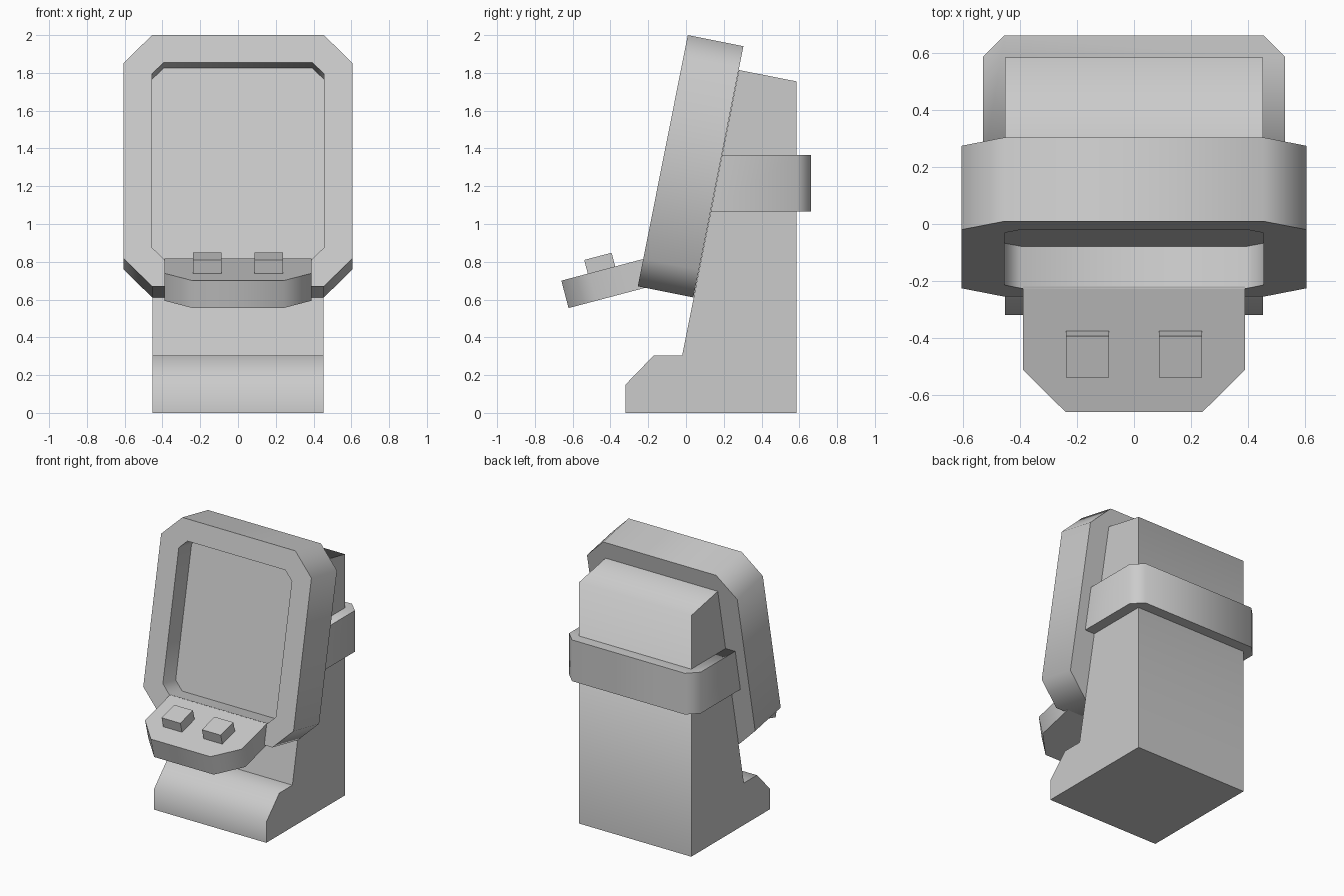
import bpy, bmesh
from math import radians
from mathutils import Matrix, Vector

if "Cube" in bpy.data.objects:
    bpy.data.objects.remove(bpy.data.objects["Cube"])


def build(name, rings, matrix=None, smooth=80, crease=None):
    """Skin a stack of equal-sized rings, cap both ends, shade by angle."""
    bm = bmesh.new()
    loops = [[bm.verts.new(p) for p in ring] for ring in rings]
    n = len(loops[0])
    for a, b in zip(loops, loops[1:]):
        for i in range(n):
            j = (i + 1) % n
            bm.faces.new((a[i], a[j], b[j], b[i]))
    bm.faces.new(loops[0])
    bm.faces.new(loops[-1])
    bmesh.ops.recalc_face_normals(bm, faces=bm.faces)
    if matrix:
        bm.transform(matrix)
    mesh = bpy.data.meshes.new(name)
    bm.to_mesh(mesh)
    bm.free()
    obj = bpy.data.objects.new(name, mesh)
    bpy.context.collection.objects.link(obj)
    bpy.ops.object.select_all(action='DESELECT')
    obj.select_set(True)
    bpy.context.view_layer.objects.active = obj
    bpy.ops.object.shade_smooth_by_angle(angle=radians(smooth))
    if crease:
        # keep one fold across the width crisp
        for e in mesh.edges:
            if all((mesh.vertices[v].co.yz - Vector(crease)).length < 1e-4 for v in e.vertices):
                e.use_edge_sharp = True
    return obj


def octagon(w, z0, z1, c, y):
    """Chamfered rectangle in the xz plane at depth y."""
    half = [(w - c, z0), (w, z0 + c), (w, z1 - c), (w - c, z1)]
    pts = half + [(-x, z) for x, z in reversed(half)]
    return [(x, y, z) for x, z in pts]


def placed(y, z, degrees):
    return Matrix.Translation((0, y, z)) @ Matrix.Rotation(radians(degrees), 4, 'X')


def slope_y(z):
    return -0.02 + (z - 0.305) * 0.1989


# Cabinet body with stepped foot and leaning front
profile = [(-0.32, 0), (0.585, 0), (0.585, 1.755), (slope_y(1.815), 1.815),
           (-0.02, 0.305), (-0.17, 0.305), (-0.32, 0.15)]
build("cabinet_body", [[(x, y, z) for y, z in profile] for x in (-0.452, 0.452)],
      crease=(-0.02, 0.305))

# Leaning screen frame with recessed screen
build("screen_frame", [octagon(0.605, 0, 1.356, 0.15, 0.30),
                       octagon(0.605, 0, 1.356, 0.15, 0),
                       octagon(0.455, 0.148, 1.208, 0.061, 0),
                       octagon(0.455, 0.148, 1.208, 0.061, 0.15)],
      placed(-0.255, 0.67, -11.25))

# Band wrapped around the back of the cabinet
def band_ring(z):
    half = [(0.53, slope_y(z)), (0.53, 0.587), (0.455, 0.662)]
    return [(x, y, z) for x, y in half + [(-x, y) for x, y in reversed(half)]]

build("back_band", [band_ring(1.065), band_ring(1.365)])

# Tilted control panel
tilt = placed(-0.66, 0.70, 14.8)
half = [(0.39, 0.455), (0.39, 0.153), (0.24, 0)]
plan = half + [(-x, y) for x, y in reversed(half)]
build("control_panel", [[(x, y, z) for x, y in plan] for z in (-0.15, 0)], tilt)

# Two square buttons
for side, s in (("left", -1), ("right", 1)):
    square = [(s * 0.087, 0.145), (s * 0.238, 0.145), (s * 0.238, 0.295), (s * 0.087, 0.295)]
    build(side + "_button", [[(x, y, z) for x, y in square] for z in (-0.01, 0.075)], tilt)
